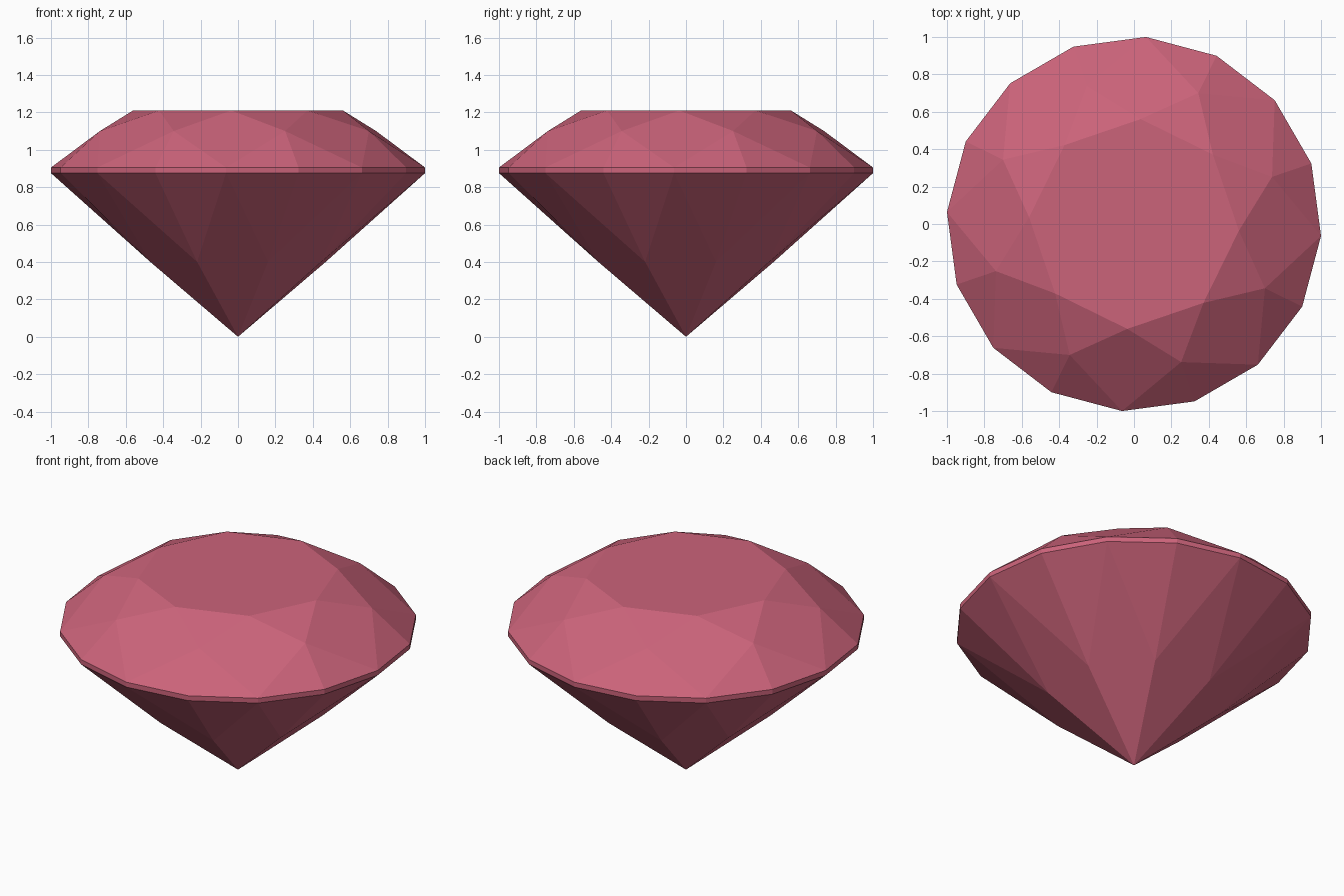
import bpy, bmesh, math

if "Cube" in bpy.data.objects:
    bpy.data.objects.remove(bpy.data.objects["Cube"])

# Brilliant-cut gem: 16-sided girdle, 8-sided table, pointed base
OFFSET = math.radians(-3.65)
STEP = math.tau / 16

mat = bpy.data.materials.new("rose pink")
mat.diffuse_color = (0.60, 0.125, 0.195, 1)
mat.use_nodes = True
mat.node_tree.nodes["Principled BSDF"].inputs["Base Color"].default_value = mat.diffuse_color

bm = bmesh.new()


def ring(radius, z, count, shift=0):
    """Ring of vertices, shifted by a number of sixteenth turns."""
    angles = [OFFSET + (i * 16 // count + shift) * STEP for i in range(count)]
    return [bm.verts.new((radius * math.cos(a), radius * math.sin(a), z)) for a in angles]


table = ring(0.562, 1.21, 8)
crown = ring(0.78, 1.10, 8, 1)
upper = ring(1.002, 0.905, 16)
lower = ring(1.002, 0.875, 16)
pavilion = ring(0.495, 0.40, 8, 1)
tip = bm.verts.new((0, 0, 0))

bm.faces.new(table)
for i in range(8):
    j, e, o, n = (i + 1) % 8, 2 * i, 2 * i + 1, (2 * i + 2) % 16
    # crown: star, kite and two girdle facets
    bm.faces.new((table[i], crown[i], table[j]))
    bm.faces.new((table[i], crown[i - 1], upper[e], crown[i]))
    bm.faces.new((crown[i], upper[e], upper[o]))
    bm.faces.new((crown[i], upper[o], upper[n]))
    # girdle band
    bm.faces.new((upper[e], lower[e], lower[o], upper[o]))
    bm.faces.new((upper[o], lower[o], lower[n], upper[n]))
    # pavilion: two girdle facets and a long kite to the tip
    bm.faces.new((lower[e], pavilion[i], lower[o]))
    bm.faces.new((lower[o], pavilion[i], lower[n]))
    bm.faces.new((lower[e], pavilion[i - 1], tip, pavilion[i]))

bmesh.ops.recalc_face_normals(bm, faces=bm.faces)
mesh = bpy.data.meshes.new("gem")
bm.to_mesh(mesh)
bm.free()
mesh.materials.append(mat)
bpy.context.collection.objects.link(bpy.data.objects.new("gem", mesh))
